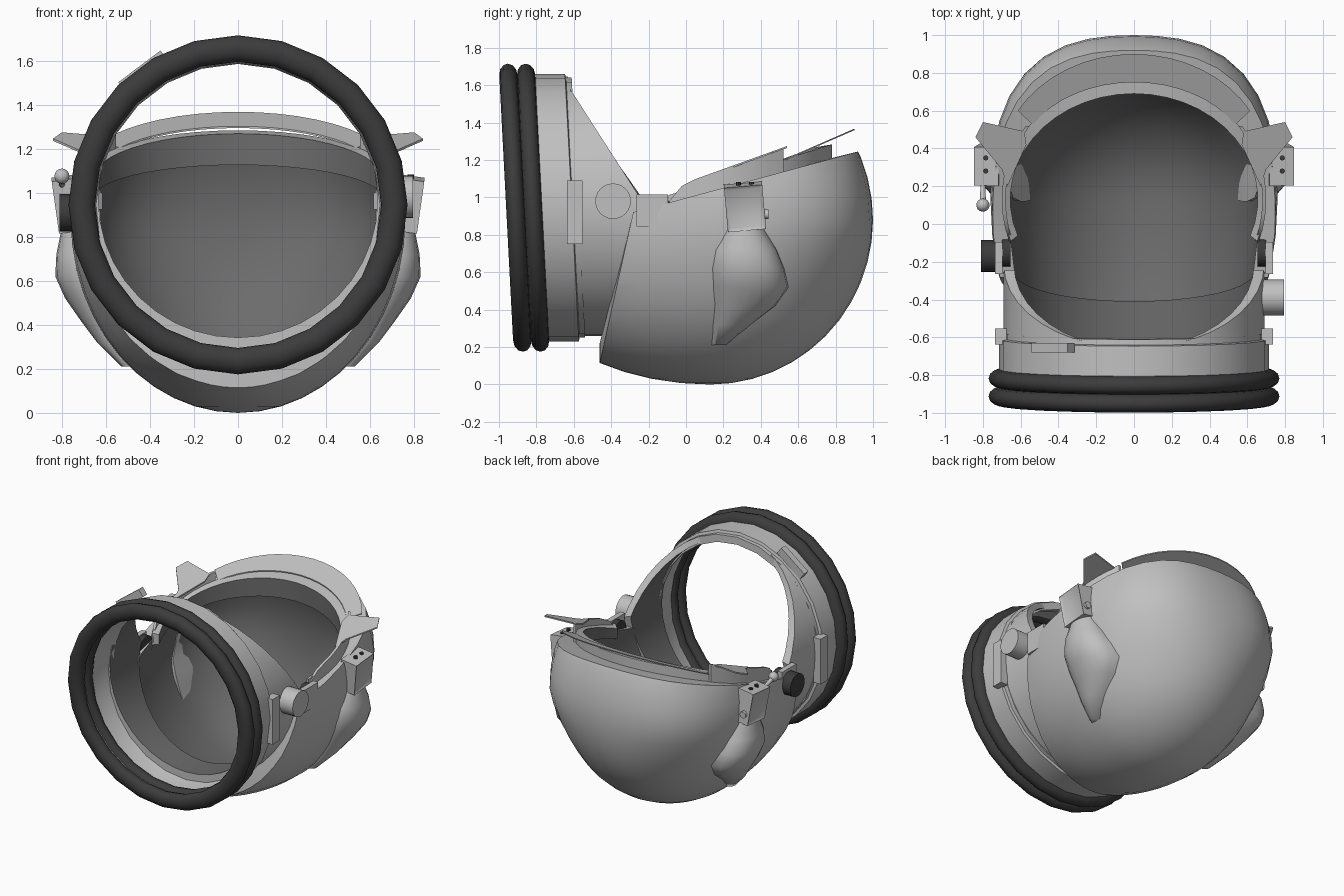
import bpy, bmesh, math
from mathutils import Matrix, Vector

if "Cube" in bpy.data.objects:
    bpy.data.objects.remove(bpy.data.objects["Cube"])

def mat(name, v):
    m = bpy.data.materials.new(name)
    m.diffuse_color = (v, v, v, 1)
    m.use_nodes = True
    m.node_tree.nodes["Principled BSDF"].inputs["Base Color"].default_value = m.diffuse_color
    return m

LIGHT = mat("light_grey", 0.53)
INNER = mat("dark_grey_lining", 0.15)
BLACK = mat("black_rubber", 0.045)

def finish(bm, name, *mats, angle=40):
    bmesh.ops.recalc_face_normals(bm, faces=bm.faces)
    me = bpy.data.meshes.new(name)
    bm.to_mesh(me)
    bm.free()
    for m in mats:
        me.materials.append(m)
    ob = bpy.data.objects.new(name, me)
    bpy.context.collection.objects.link(ob)
    bpy.ops.object.select_all(action='DESELECT')
    ob.select_set(True)
    bpy.context.view_layer.objects.active = ob
    bpy.ops.object.shade_smooth_by_angle(angle=math.radians(angle))
    return ob

def cut(bm, co, no):
    bmesh.ops.bisect_plane(bm, geom=bm.verts[:] + bm.edges[:] + bm.faces[:],
                           plane_co=co, plane_no=no, clear_outer=True)

def add_lining(bm, inner):
    """Copy the open surface inwards with a rule and close the rim between."""
    faces, rim = bm.faces[:], [e for e in bm.edges if e.is_boundary]
    twin = {v: bm.verts.new(inner(v.co)) for v in bm.verts[:]}
    for f in faces:
        bm.faces.new([twin[v] for v in reversed(f.verts)]).material_index = 1
    for e in rim:
        a, b = e.verts
        bm.faces.new([a, b, twin[b], twin[a]])

def loft(bm, rows, closed_rows=False, dark_strip=None):
    """Join rows of points; each row is a closed section."""
    rows = [[bm.verts.new(p) for p in r] for r in rows]
    k = len(rows[0])
    for p, q in zip(rows, rows[1:] + rows[:1] if closed_rows else rows[1:]):
        for j in range(k):
            f = bm.faces.new([p[j], p[(j + 1) % k], q[(j + 1) % k], q[j]])
            f.material_index = int(j == dark_strip)
    if not closed_rows:
        bm.faces.new(rows[0])
        bm.faces.new(rows[-1])

def revolve(name, profile, m, n=24):
    """Closed (radius, y) profile turned around the slightly tilted neck axis."""
    bm = bmesh.new()
    angles = [2 * math.pi * i / n for i in range(n)]
    loft(bm, [[(r * math.cos(a), y - 0.052 * r * math.sin(a), 0.945 + r * math.sin(a))
               for r, y in profile] for a in angles], closed_rows=True)
    return finish(bm, name, m)

def box(name, c, size, m, rot=(0, 0, 0), inset_dir=0):
    bm = bmesh.new()
    bmesh.ops.create_cube(bm, size=1, matrix=Matrix.Diagonal((*size, 1)))
    if inset_dir:
        bm.normal_update()
        f = [f for f in bm.faces if f.normal.x * inset_dir > 0.9]
        bmesh.ops.inset_region(bm, faces=f, thickness=0.025, depth=0)
        bmesh.ops.translate(bm, verts=f[0].verts, vec=(-0.012 * inset_dir, 0, 0))
    M = Matrix.Translation(c)
    for a, ax in zip(rot, 'XYZ'):
        M = M @ Matrix.Rotation(a, 4, ax)
    bm.transform(M)
    return finish(bm, name, m)

def rod(name, a, b, r1, r2, m, n=20):
    a, b = Vector(a), Vector(b)
    bm = bmesh.new()
    bmesh.ops.create_cone(bm, cap_ends=True, segments=n, radius1=r1, radius2=r2, depth=(b - a).length)
    bm.transform(Matrix.Translation((a + b) / 2) @ (b - a).to_track_quat('Z', 'Y').to_matrix().to_4x4())
    return finish(bm, name, m)

def plate(name, pts, thick, m):
    bm = bmesh.new()
    loft(bm, [pts, [(x, y, z + thick) for x, y, z in pts]])
    return finish(bm, name, m)

# Head shell: egg-shaped bowl, fuller at the back corners, cut at face rim and neck edge
CY, CZ = 0.13, 0.88
bm = bmesh.new()
bmesh.ops.create_uvsphere(bm, u_segments=40, v_segments=24, radius=1)
for v in bm.verts:
    x, y, z = v.co
    f = 1
    if y > 0:
        f += 0.08 * math.sin(2 * math.atan2(y, x)) ** 2 * min(1, max(0, (z + 0.45) / 0.45))
    v.co = (x * 0.76 * f, CY + y * (0.87 * f if y > 0 else 1.2), CZ + z * 0.88)
cut(bm, (0, -0.1, 0.97), (0, -0.27, 1))
cut(bm, (0, -0.46, 0.12), (0, -0.9, 0.2))
add_lining(bm, lambda c: (c.x * 0.88, CY + (c.y - CY) * (0.74 if c.y > CY else 1),
                          CZ + (c.z - CZ) * 0.86))
finish(bm, "head_shell", LIGHT, INNER)

# Neck tube: sloped cut rises to the collar
bm = bmesh.new()
bmesh.ops.create_cone(bm, cap_ends=False, segments=40, radius1=0.69, radius2=0.69, depth=0.47,
                      matrix=Matrix.Translation((0, -0.385, 0.95)) @ Matrix.Rotation(math.pi / 2, 4, 'X'))
cut(bm, (0, -0.44, 0.12), (0, 0.9, -0.2))
cut(bm, (0, -0.26, 1.02), (0, 0.53, 0.34))
add_lining(bm, lambda c: (c.x * 0.92, c.y, 0.97 + (c.z - 0.95) * 0.91))
finish(bm, "neck_tube", LIGHT, INNER)

# Collar with a stepped end, and two rubber rings
revolve("collar", [(0.68, -0.88), (0.715, -0.88), (0.715, -0.61), (0.695, -0.605),
                   (0.695, -0.575), (0.64, -0.575), (0.645, -0.62), (0.665, -0.66)], LIGHT)
for i, y in enumerate((-0.9125, -0.8175)):
    prof = [(0.71 + 0.06 * math.cos(t * math.pi / 6), y + 0.049 * math.sin(t * math.pi / 6))
            for t in range(12)]
    revolve(f"rubber_ring_{i + 1}", prof, BLACK)

# Raised tab on the collar
box("collar_tab", (-0.43, -0.655, 1.55), (0.24, 0.05, 0.06), LIGHT, (0, -math.radians(37), 0))

# Visor frame: raised lip around the face opening, dark on its inner wall
bm = bmesh.new()
rows = []
for i in range(29):
    a = math.radians(-20 + 220 * i / 28)
    c, s = math.cos(a), math.sin(a)
    (xi, yi), (xo, yo) = (0.655 * c, CY + 0.56 * s), (0.695 * c, CY + 0.65 * s)
    top = min(1.02 + 0.36 * yi, 1.0 + 0.9 * (yi + 0.09))
    low = 0.94 + 0.27 * yi
    rows.append([(xi, yi, low), (xi, yi, top), (xo, yo, top + 0.015), (xo, yo, low)])
loft(bm, rows, dark_strip=0)
finish(bm, "visor_frame", LIGHT, INNER)

# Brow visor: thin sloped crescent above the back rim
arc = [math.radians(30 + 120 * i / 16) for i in range(17)]
crescent = [(0.71 * math.cos(a), 0.3 + 0.60 * math.sin(a)) for a in arc]
crescent += [(0.62 * math.cos(a), 0.3 + 0.45 * math.sin(a)) for a in reversed(arc)]
plate("brow_visor", [(x, y, 1.185 + 0.436 * (y - 0.5)) for x, y in crescent], 0.008, LIGHT)

for s, side in ((1, "right"), (-1, "left")):
    # Visor side wall, following the face opening
    bm = bmesh.new()
    rows = []
    for i in range(10):
        y = -0.09 + 0.61 * i / 9
        x = s * 0.70 * math.sqrt(1 - ((y - CY) / 0.68) ** 2)
        top = min(1.08 + 0.36 * y, 0.98 + 1.2 * (y + 0.09))
        low = 0.94 + 0.27 * (y + 0.1)
        rows.append([(x, y, low), (x, y, top), (x - s * 0.02, y, top), (x - s * 0.02, y, low)])
    loft(bm, rows)
    finish(bm, f"visor_wall_{side}", LIGHT)

    # Visor fin
    fin = [(0.57, 0.42), (0.58, 0.49), (0.80, 0.54), (0.84, 0.46), (0.70, 0.29), (0.67, 0.2)]
    plate(f"visor_fin_{side}", [(s * x, y, 1.07 + 0.36 * y) for x, y in fin], 0.01, LIGHT)

    # Ear bulge: half-oval sections lofted from the housing down the shell
    bm = bmesh.new()
    rows = []
    for z, y0, y1, xi, xo in ((0.88, 0.22, 0.42, 0.66, 0.80), (0.82, 0.20, 0.43, 0.66, 0.805),
                              (0.72, 0.14, 0.49, 0.64, 0.825), (0.62, 0.12, 0.53, 0.60, 0.83),
                              (0.52, 0.12, 0.55, 0.57, 0.785), (0.42, 0.13, 0.48, 0.54, 0.715),
                              (0.32, 0.13, 0.35, 0.50, 0.64), (0.21, 0.13, 0.22, 0.42, 0.53)):
        rows.append([(s * (xi + (xo - xi) * math.sin(math.pi * j / 10) ** 0.7),
                      (y0 + y1) / 2 - (y1 - y0) / 2 * math.cos(math.pi * j / 10), z)
                     for j in range(11)])
    loft(bm, rows)
    finish(bm, f"ear_bulge_{side}", LIGHT, angle=50)

    # Ear housing with recessed cover, side screw and top studs
    box(f"ear_housing_{side}", (s * 0.765, 0.315, 0.95), (0.13, 0.205, 0.24), LIGHT,
        (math.radians(5), s * math.radians(8), 0), inset_dir=s)
    rod(f"housing_screw_{side}", (s * 0.78, 0.41, 0.91), (s * 0.78, 0.44, 0.91), 0.025, 0.025, LIGHT, 12)
    for y in (0.28, 0.35):
        rod(f"housing_stud_{side}", (s * 0.785, y, 1.06), (s * 0.785, y, 1.082), 0.014, 0.014, BLACK, 8)

    # Hinge bracket, dark hinge drum and collar lug
    box(f"hinge_bracket_{side}", (s * 0.715, -0.18, 0.93), (0.04, 0.17, 0.17), LIGHT)
    rod(f"hinge_drum_{side}", (s * 0.655, -0.15, 0.935), (s * 0.70, -0.15, 0.935), 0.075, 0.075, BLACK)
    box(f"collar_lug_{side}", (s * 0.705, -0.595, 0.92), (0.06, 0.085, 0.34), LIGHT)

# Pipe fitting on one side, dark knob and ball lever on the other
rod("pipe_fitting", (0.66, -0.39, 0.98), (0.795, -0.39, 0.98), 0.095, 0.095, LIGHT, 24)
rod("side_knob", (-0.71, -0.17, 0.91), (-0.81, -0.17, 0.91), 0.085, 0.085, BLACK)
rod("lever_stem", (-0.80, 0.23, 1.03), (-0.80, 0.10, 1.07), 0.012, 0.018, LIGHT, 10)
bm = bmesh.new()
bmesh.ops.create_uvsphere(bm, u_segments=14, v_segments=8, radius=0.035,
                          matrix=Matrix.Translation((-0.80, 0.10, 1.075)))
finish(bm, "lever_ball", LIGHT)
